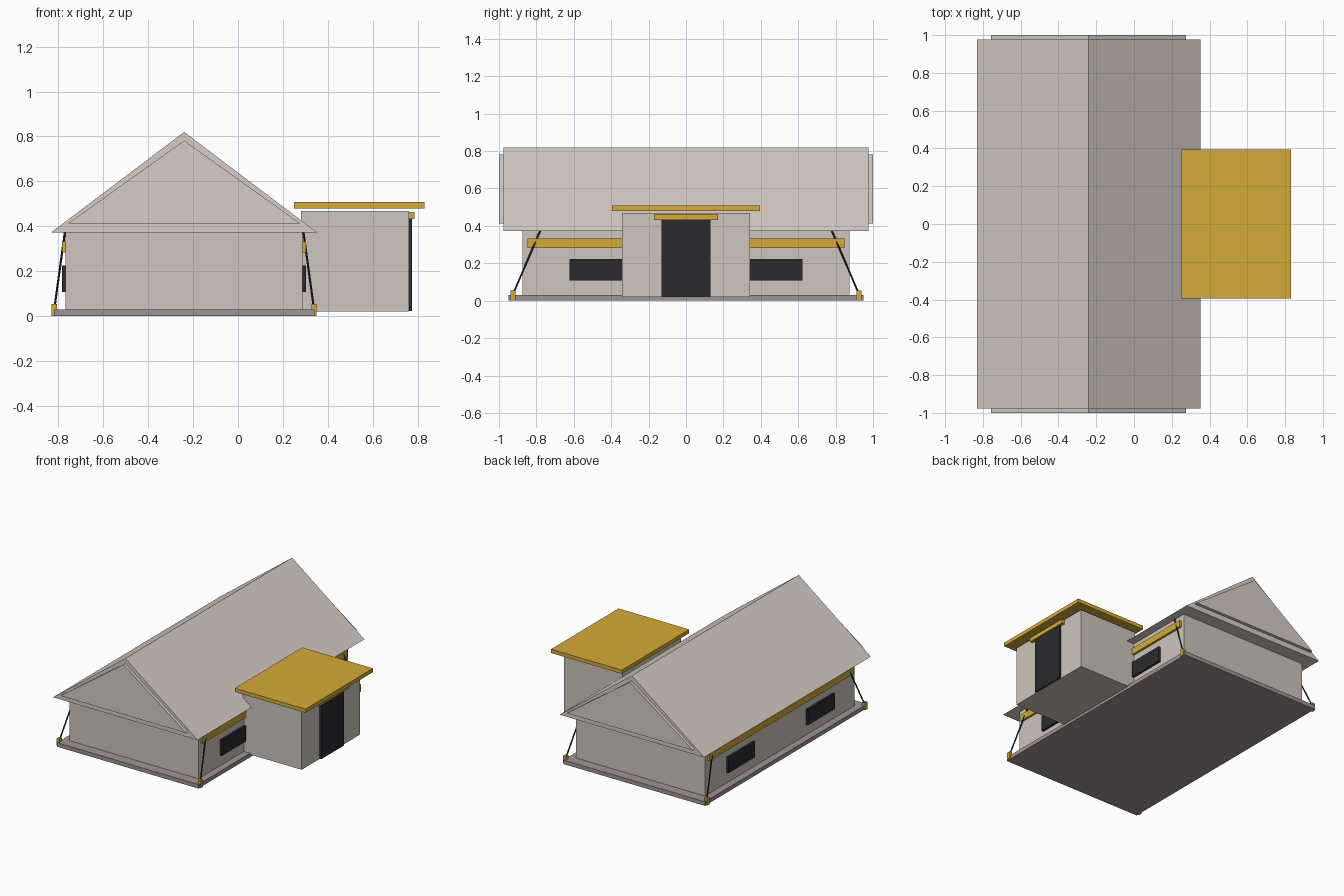
import bpy
import bmesh
from mathutils import Vector

if "Cube" in bpy.data.objects:
    bpy.data.objects.remove(bpy.data.objects["Cube"])


def material(name, rgb):
    m = bpy.data.materials.new(name)
    m.diffuse_color = (*rgb, 1)
    m.use_nodes = True
    m.node_tree.nodes["Principled BSDF"].inputs["Base Color"].default_value = m.diffuse_color
    return m


CANVAS = material("canvas", (0.62, 0.56, 0.51))
ROOF = material("roof_canvas", (0.68, 0.61, 0.56))
FLOOR = material("floor", (0.36, 0.29, 0.29))
YELLOW = material("yellow", (0.66, 0.40, 0.04))
DARK = material("dark", (0.025, 0.023, 0.03))
CX = -0.24  # ridge line of the main tent


def add(name, bm, mat):
    bmesh.ops.recalc_face_normals(bm, faces=bm.faces)
    me = bpy.data.meshes.new(name)
    bm.to_mesh(me)
    bm.free()
    me.materials.append(mat)
    ob = bpy.data.objects.new(name, me)
    bpy.context.collection.objects.link(ob)
    return ob


def box(name, x, y, z, mat):
    bm = bmesh.new()
    bmesh.ops.create_cube(bm, size=1)
    for v in bm.verts:
        v.co = [r[0] + (c + 0.5) * (r[1] - r[0]) for c, r in zip(v.co, (x, y, z))]
    return add(name, bm, mat)


def gable_prism(name, half_w, z0, z1, half_l, mat):
    bm = bmesh.new()
    tri = [(CX - half_w, z0), (CX + half_w, z0), (CX, z1)]
    face = bm.faces.new([bm.verts.new((x, -half_l, z)) for x, z in tri])
    ext = bmesh.ops.extrude_face_region(bm, geom=[face])
    verts = [g for g in ext["geom"] if isinstance(g, bmesh.types.BMVert)]
    bmesh.ops.translate(bm, verts=verts, vec=(0, 2 * half_l, 0))
    return add(name, bm, mat)


def rod(name, a, b, r, mat):
    a, b = Vector(a), Vector(b)
    bm = bmesh.new()
    bmesh.ops.create_cone(bm, segments=8, radius1=r, radius2=r,
                          depth=(b - a).length, cap_ends=True)
    ob = add(name, bm, mat)
    ob.location = (a + b) / 2
    ob.rotation_euler = (b - a).to_track_quat("Z", "Y").to_euler()
    return ob


# Main tent
box("floor_slab", (CX - 0.58, CX + 0.58), (-0.95, 0.95), (0, 0.03), FLOOR)
box("main_walls", (CX - 0.528, CX + 0.528), (-0.875, 0.875), (0.03, 0.375), CANVAS)
gable_prism("main_roof", 0.592, 0.373, 0.82, 0.977, ROOF)
gable_prism("gable_panels", 0.516, 0.413, 0.782, 1.0, ROOF)

# Entrance porch
box("porch_walls", (0.28, 0.762), (-0.343, 0.343), (0.02, 0.468), CANVAS)
box("porch_canopy", (0.25, 0.83), (-0.395, 0.395), (0.48, 0.508), YELLOW)
box("door", (0.755, 0.776), (-0.132, 0.132), (0.022, 0.435), DARK)
box("door_awning", (0.755, 0.787), (-0.17, 0.17), (0.432, 0.463), YELLOW)

# Side details: eave strips, windows, pegs and guy ropes
for side, s in (("left", -1), ("right", 1)):
    wall = sorted((CX + s * 0.52, CX + s * 0.544))
    box(f"eave_strip_{side}", wall, (-0.847, 0.847), (0.283, 0.333), YELLOW)
    for end, t in (("front", -1), ("back", 1)):
        box(f"window_{side}_{end}", wall, sorted((t * 0.31, t * 0.623)),
            (0.107, 0.224), DARK)
        box(f"peg_{side}_{end}", sorted((CX + s * 0.567, CX + s * 0.59)),
            sorted((t * 0.911, t * 0.938)), (0, 0.054), YELLOW)
        rod(f"guy_rope_{side}_{end}", (CX + s * 0.578, t * 0.925, 0.035),
            (CX + s * 0.53, t * 0.775, 0.385), 0.005, DARK)
